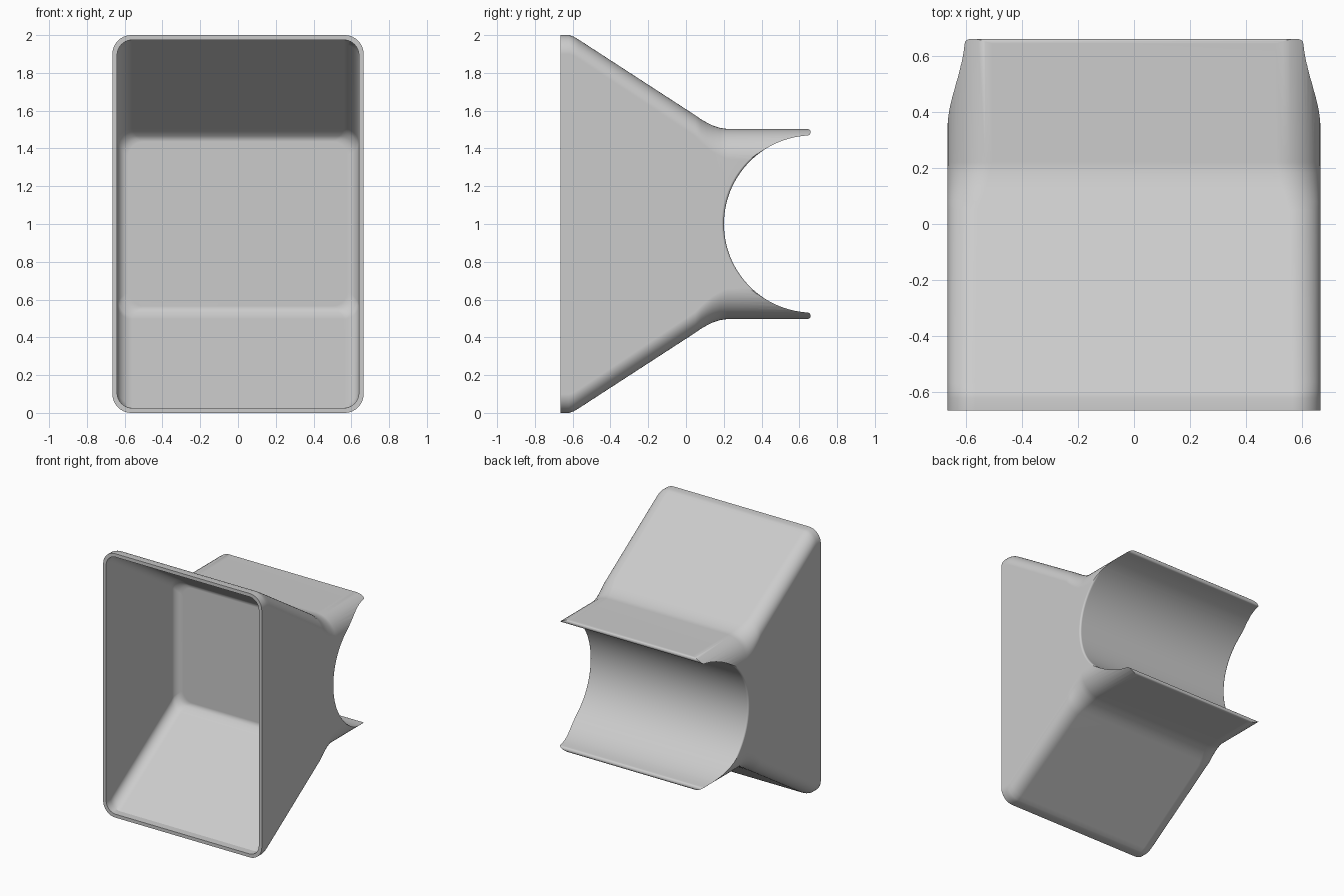
import bpy
import bmesh
import math

cube = bpy.data.objects.get("Cube")
if cube:
    bpy.data.objects.remove(cube, do_unlink=True)

HALF_W = 0.665   # half width of the body
MID_Z = 1.0      # height of the symmetry plane

grey = bpy.data.materials.new("light_grey")
grey.use_nodes = True
grey.diffuse_color = (0.6, 0.6, 0.6, 1)
grey.node_tree.nodes["Principled BSDF"].inputs["Base Color"].default_value = (0.6, 0.6, 0.6, 1)


def loft(name, rings):
    """Skin a list of closed rings and cap both ends."""
    bm = bmesh.new()
    loops = [[bm.verts.new(p) for p in ring] for ring in rings]
    n = len(loops[0])
    for a, b in zip(loops, loops[1:]):
        for i in range(n):
            j = (i + 1) % n
            bm.faces.new((a[i], a[j], b[j], b[i]))
    bm.faces.new(loops[0])
    bm.faces.new(loops[-1])
    bmesh.ops.recalc_face_normals(bm, faces=bm.faces)
    mesh = bpy.data.meshes.new(name)
    bm.to_mesh(mesh)
    bm.free()
    mesh.materials.append(grey)
    obj = bpy.data.objects.new(name, mesh)
    bpy.context.collection.objects.link(obj)
    return obj


def rounded_rect(y, half_w, half_h, radius, steps=10):
    """Ring in the XZ plane with rounded corners."""
    ring = []
    for k, (sx, sz) in enumerate(((1, 1), (-1, 1), (-1, -1), (1, -1))):
        cx, cz = sx * (half_w - radius), sz * (half_h - radius)
        for i in range(steps + 1):
            a = math.pi / 2 * (k + i / steps)
            ring.append((cx + radius * math.cos(a), y, MID_Z + cz + radius * math.sin(a)))
    return ring


# Outer body: tapers from the tall open front to a narrow neck
outer = [(-0.665, 1, 0.1), (-0.62, 1, 0.1), (-0.595, 0.992, 0.1), (-0.565, 0.974, 0.1),
         (0.05, 0.575, 0.11), (0.08, 0.554, 0.12), (0.11, 0.537, 0.13),
         (0.14, 0.522, 0.14), (0.18, 0.509, 0.15), (0.22, 0.503, 0.16), (0.8, 0.503, 0.16)]
body = loft("hollow_body", [rounded_rect(y, HALF_W, h, r) for y, h, r in outer])

# Inner cavity, with a filleted flat back wall
inner = [(-0.7, 0.64, 0.975), (-0.61, 0.64, 0.973), (-0.575, 0.64, 0.95), (0.115, 0.64, 0.504),
         (0.14, 0.633, 0.485), (0.158, 0.617, 0.466), (0.167, 0.6, 0.452), (0.17, 0.58, 0.435)]
cavity = loft("cavity_cutter", [rounded_rect(y, w, h, 0.08) for y, w, h in inner])


def saddle_ring(x, flare):
    """Side profile of the round saddle cut and its two rounded lips."""
    upper = [(0.9, 0.7), (0.643, 0.7)]
    for i in range(11):
        a = math.pi / 2 - math.pi * i / 10
        upper.append((0.643 + 0.017 * math.cos(a), 0.486 + 0.017 * math.sin(a)))
    for i in range(1, 33):
        a = math.radians(87 * (1 - i / 32))
        r = 0.469 + flare * math.cos(a)
        upper.append((0.67 - r * math.cos(a), r * math.sin(a)))
    lower = [(y, -z) for y, z in reversed(upper[:-1])]
    return [(x, y, MID_Z + z) for y, z in upper + lower]


# Saddle cutter flares at both ends to round the rim
fillet = 0.014
half = []
for i in range(6):
    a = math.pi / 2 * i / 5
    half.append((HALF_W - fillet + fillet * math.sin(a), fillet * (1 - math.cos(a))))
half.append((0.8, fillet))
stations = [(-x, f) for x, f in reversed(half)] + half
saddle = loft("saddle_cutter", [saddle_ring(x, f) for x, f in stations])

# Cut the body, then discard the cutters
bpy.context.view_layer.objects.active = body
for cutter in (saddle, cavity):
    cutter.hide_render = True
    mod = body.modifiers.new("cut", 'BOOLEAN')
    mod.operation = 'DIFFERENCE'
    mod.solver = 'EXACT'
    mod.object = cutter
    bpy.ops.object.modifier_apply(modifier=mod.name)
    bpy.data.objects.remove(cutter, do_unlink=True)

# Smooth shading with sharp rims
for o in bpy.context.selected_objects:
    o.select_set(False)
body.select_set(True)
bpy.ops.object.shade_smooth_by_angle(angle=math.radians(30))
weighted = body.modifiers.new("weighted_normals", 'WEIGHTED_NORMAL')
weighted.keep_sharp = True
